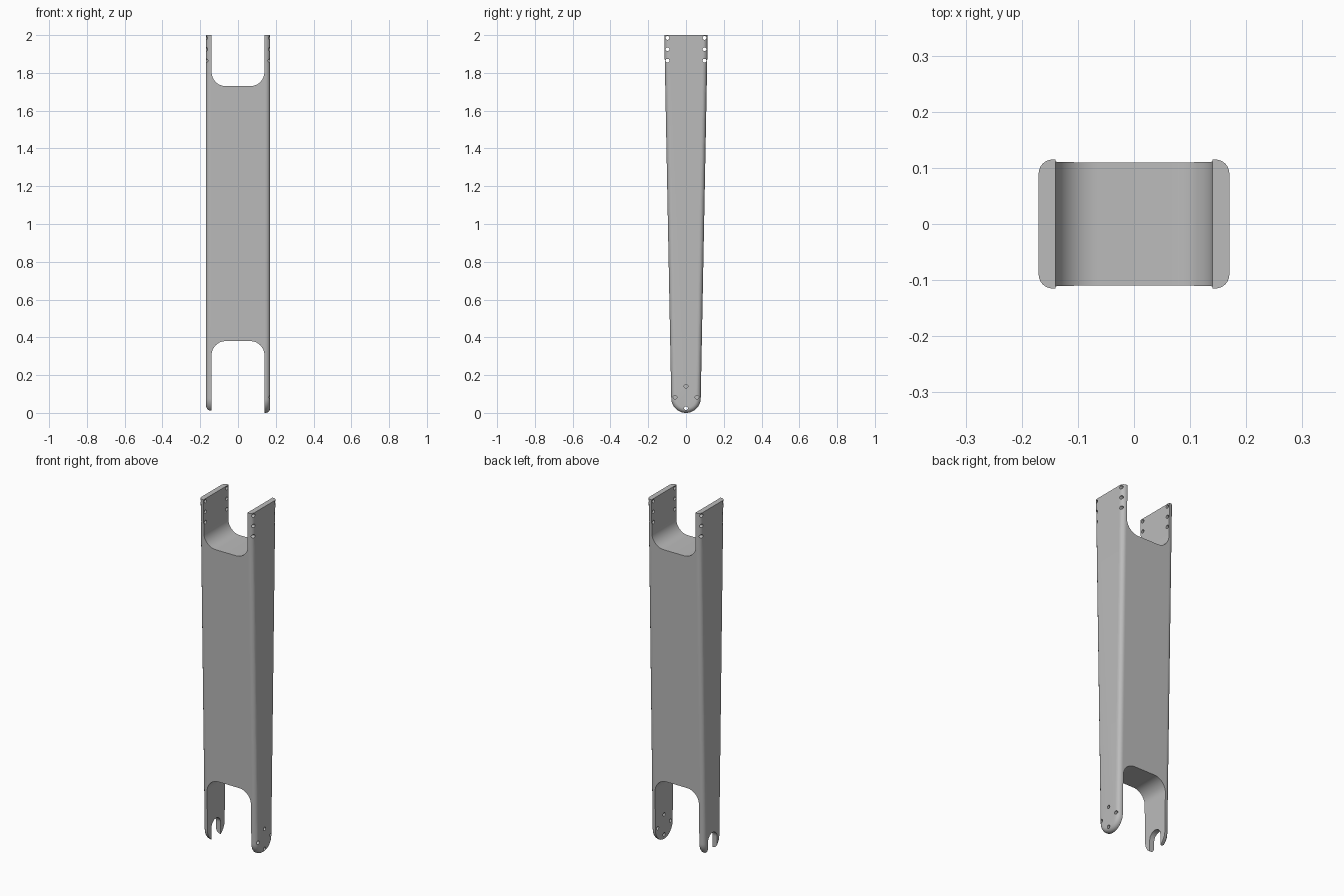
import bpy, bmesh, math
from mathutils import Matrix

if "Cube" in bpy.data.objects:
    bpy.data.objects.remove(bpy.data.objects["Cube"])

HALF_X = 0.17      # half width across the legs
INNER_X = 0.14     # inner face of the legs
TOP_Y = 0.115      # half depth at the top
FOOT_R = 0.078     # radius of the rounded feet
TOP_Z = 2.0

metal = bpy.data.materials.new("grey_metal")
metal.use_nodes = True
GREY = (0.5, 0.5, 0.5, 1)
metal.diffuse_color = GREY
metal.node_tree.nodes["Principled BSDF"].inputs["Base Color"].default_value = GREY


def make_object(name, bm):
    bmesh.ops.recalc_face_normals(bm, faces=bm.faces)
    mesh = bpy.data.meshes.new(name)
    bm.to_mesh(mesh)
    bm.free()
    mesh.materials.append(metal)
    obj = bpy.data.objects.new(name, mesh)
    bpy.context.collection.objects.link(obj)
    return obj


def extrude_outline(points, offset):
    """Closed outline pushed along a vector, giving a solid."""
    bm = bmesh.new()
    face = bm.faces.new([bm.verts.new(p) for p in points])
    new = bmesh.ops.extrude_face_region(bm, geom=[face])["geom"]
    verts = [v for v in new if isinstance(v, bmesh.types.BMVert)]
    bmesh.ops.translate(bm, verts=verts, vec=offset)
    return bm


def arc(cx, cz, r, start, end, steps):
    return [(cx + r * math.cos(math.radians(start + (end - start) * i / steps)),
             cz + r * math.sin(math.radians(start + (end - start) * i / steps)))
            for i in range(steps + 1)]


def cut(target, bm):
    cutter = make_object("cutter", bm)
    cutter.hide_render = True
    mod = target.modifiers.new("cut", "BOOLEAN")
    mod.operation, mod.solver, mod.object = "DIFFERENCE", "EXACT", cutter
    bpy.ops.object.select_all(action="DESELECT")
    bpy.context.view_layer.objects.active = target
    target.select_set(True)
    bpy.ops.object.modifier_apply(modifier=mod.name)
    bpy.data.objects.remove(cutter)


# Tapered body with a rounded foot
outline = [(-TOP_Y, TOP_Z)] + arc(0, FOOT_R, FOOT_R, 181, 359, 32) + [(TOP_Y, TOP_Z)]
bm = extrude_outline([(-HALF_X, y, z) for y, z in outline], (2 * HALF_X, 0, 0))

# Round the outer rims, leaving the top end square
rims = [e for e in bm.edges
        if abs(e.verts[0].co.x - e.verts[1].co.x) < 1e-5
        and min(v.co.z for v in e.verts) < TOP_Z - 0.01]
bmesh.ops.bevel(bm, geom=rims, offset=0.025, segments=6, profile=0.5, affect="EDGES")
body = make_object("fork_arm", bm)

# Openings between the legs: upper one and lower one
CORNER = 0.075
for edge_z, far_z, sign in ((1.73, 2.2, 1), (0.38, -0.2, -1)):
    c = INNER_X - CORNER
    half = [(x, edge_z + sign * (CORNER + z))
            for x, z in arc(c, 0, CORNER, -90, 0, 12)]
    half.append((INNER_X, far_z))
    shape = half + [(-x, z) for x, z in reversed(half)]
    cut(body, extrude_outline([(x, -0.3, z) for x, z in shape], (0, 0.6, 0)))

# Open slot in the right foot
slot = arc(0, FOOT_R, 0.042, 0, 180, 20) + [(-0.042, -0.1), (0.042, -0.1)]
cut(body, extrude_outline([(-0.25, y, z) for y, z in slot], (0.2, 0, 0)))

# Bolt holes: three pairs through both upper legs, four in the left foot
upper = [(s * 0.098, 1.865 + 0.06 * i, 0, 0.5) for s in (-1, 1) for i in range(3)]
foot = [(0.058 * math.cos(a), 0.083 + 0.058 * math.sin(a), 0.15, 0.2)
        for a in (0, math.pi / 2, math.pi, 1.5 * math.pi)]
bm = bmesh.new()
for y, z, x, depth in upper + foot:
    place = Matrix.Translation((x, y, z)) @ Matrix.Rotation(math.pi / 2, 4, "Y")
    bmesh.ops.create_cone(bm, cap_ends=True, segments=16, radius1=0.01,
                          radius2=0.01, depth=depth, matrix=place)
cut(body, bm)

bpy.ops.object.shade_smooth_by_angle(angle=math.radians(30))
